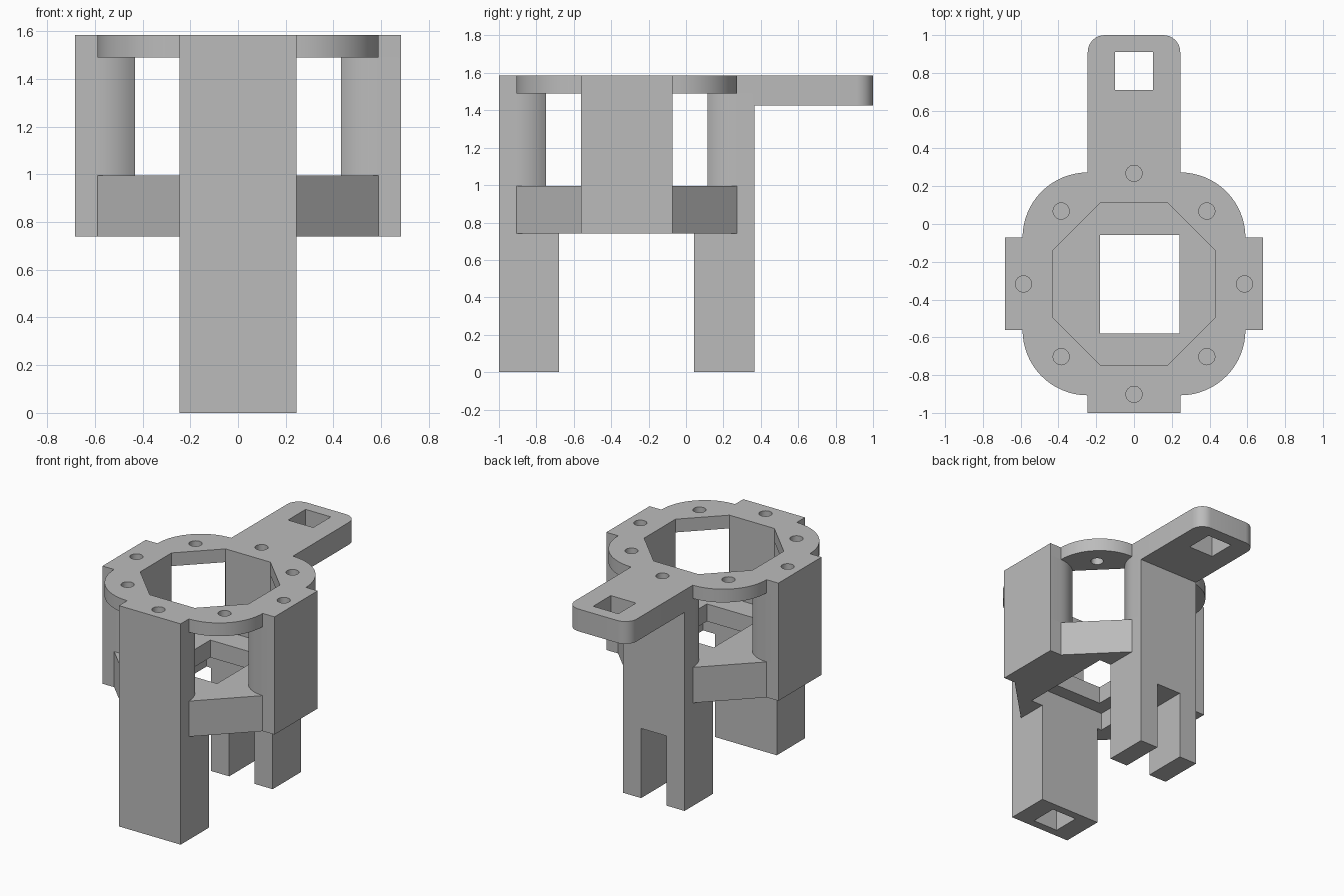
import bpy, bmesh
from math import sin, cos, radians
from mathutils import Matrix, Vector

if "Cube" in bpy.data.objects:
    bpy.data.objects.remove(bpy.data.objects["Cube"])

# Main dimensions
CY = -0.317        # centre of the ring along y
REACH = 0.683      # centre to outer post face
HALF = 0.245       # half width of posts and arm
RING = 0.59        # half width of the ring
INNER, FLAT = 0.43, 0.178   # octagon opening: apothem and half side
LEDGE, PLATE, TOP = 0.995, 1.49, 1.585
BASE = 0.74

grey = bpy.data.materials.new("grey")
grey.use_nodes = True
grey.diffuse_color = (0.5, 0.5, 0.5, 1)
grey.node_tree.nodes["Principled BSDF"].inputs["Base Color"].default_value = (0.5, 0.5, 0.5, 1)


def prism(name, outline, z0, z1):
    """Extrude a closed outline from z0 to z1."""
    bm = bmesh.new()
    face = bm.faces.new([bm.verts.new((x, y, z0)) for x, y in outline])
    grown = bmesh.ops.extrude_face_region(bm, geom=[face])["geom"]
    verts = [v for v in grown if isinstance(v, bmesh.types.BMVert)]
    bmesh.ops.translate(bm, verts=verts, vec=(0, 0, z1 - z0))
    bmesh.ops.recalc_face_normals(bm, faces=bm.faces)
    mesh = bpy.data.meshes.new(name)
    bm.to_mesh(mesh)
    bm.free()
    mesh.materials.append(grey)
    obj = bpy.data.objects.new(name, mesh)
    bpy.context.collection.objects.link(obj)
    return obj


def rect(x0, x1, y0, y1):
    return [(x0, y0), (x1, y0), (x1, y1), (x0, y1)]


def arc(cx, cy, r, a0, a1, steps):
    angles = [radians(a0 + (a1 - a0) * i / steps) for i in range(steps + 1)]
    return [(cx + r * cos(a), cy + r * sin(a)) for a in angles]


def around(points, turns):
    """Rotate points by quarter turns about the ring centre."""
    rot = Matrix.Rotation(radians(90 * turns), 2)
    return [tuple(rot @ Vector(p) + Vector((0, CY))) for p in points]


def four_way(quarter):
    return [p for k in range(4) for p in around(quarter, k)]


def cut(obj, *cutters):
    for cutter in cutters:
        cutter.hide_render = True
        mod = obj.modifiers.new("cut", "BOOLEAN")
        mod.operation, mod.solver, mod.object = "DIFFERENCE", "EXACT", cutter
    deps = bpy.context.evaluated_depsgraph_get()
    mesh = bpy.data.meshes.new_from_object(obj.evaluated_get(deps))
    obj.modifiers.clear()
    obj.data = mesh
    for cutter in cutters:
        bpy.data.objects.remove(cutter)


tab = [(REACH, -HALF), (REACH, HALF)]

# Top plate with rounded corners, octagonal opening and bolt holes
plate = prism("top_plate",
              four_way(tab + arc(HALF, HALF, RING - HALF, 0, 90, 16)), PLATE, TOP)
tools = [prism("opening", four_way([(INNER, -FLAT), (INNER, FLAT)]), PLATE - 0.1, TOP + 0.1)]
for k in range(8):
    a, r = radians(45 * k), 0.545 if k % 2 else 0.585
    tools.append(prism("bolt_hole", arc(r * cos(a), CY + r * sin(a), 0.043, 0, 345, 23),
                       PLATE - 0.1, TOP + 0.1))
cut(plate, *tools)

# Four uprights with rounded inner corners
bend = arc(RING, HALF - 0.225, 0.225, 90, 135, 6)
section = tab + bend + [(x, -y) for x, y in reversed(bend)]
uprights = [prism(name + "_upright", around(section, k), LEDGE, PLATE)
            for k, name in enumerate(("left", "back", "right", "front"))]

# Lower ring: chamfered block, window and a wider recess underneath
ring = prism("lower_ring", four_way(tab + [(RING, HALF), (HALF, RING)]), BASE, LEDGE)
cut(ring,
    prism("window", rect(-0.18, 0.24, -0.58, -0.057), BASE - 0.1, LEDGE + 0.1),
    prism("recess", rect(-0.28, 0.34, -0.68, 0.043), BASE - 0.1, 0.87))

# Front leg with a square socket in its foot
front = prism("front_leg", rect(-HALF, HALF, CY - REACH, -0.68), 0, BASE)
cut(front, prism("socket", rect(-0.1, 0.1, -0.94, -0.74), -0.1, 0.5))

# Back leg, forked by a slot
back = prism("back_leg", rect(-HALF, HALF, 0.043, CY + REACH), 0, BASE)
cut(back, prism("slot", rect(-0.1, 0.1, -0.1, 0.6), -0.1, 0.5))

# Rear arm with rounded end and square hole
r = 0.09
arm = prism("rear_arm", [(-HALF, CY + REACH), (HALF, CY + REACH)]
            + arc(HALF - r, 1 - r, r, 0, 90, 8)
            + arc(r - HALF, 1 - r, r, 90, 180, 8), 1.425, TOP)
cut(arm, prism("arm_hole", rect(-0.1, 0.1, 0.71, 0.91), 1.3, TOP + 0.1))

# Smooth the curved walls, keep the edges sharp
bpy.ops.object.select_all(action="DESELECT")
for obj in [plate, arm] + uprights:
    obj.select_set(True)
bpy.context.view_layer.objects.active = plate
bpy.ops.object.shade_smooth_by_angle(angle=radians(30))
